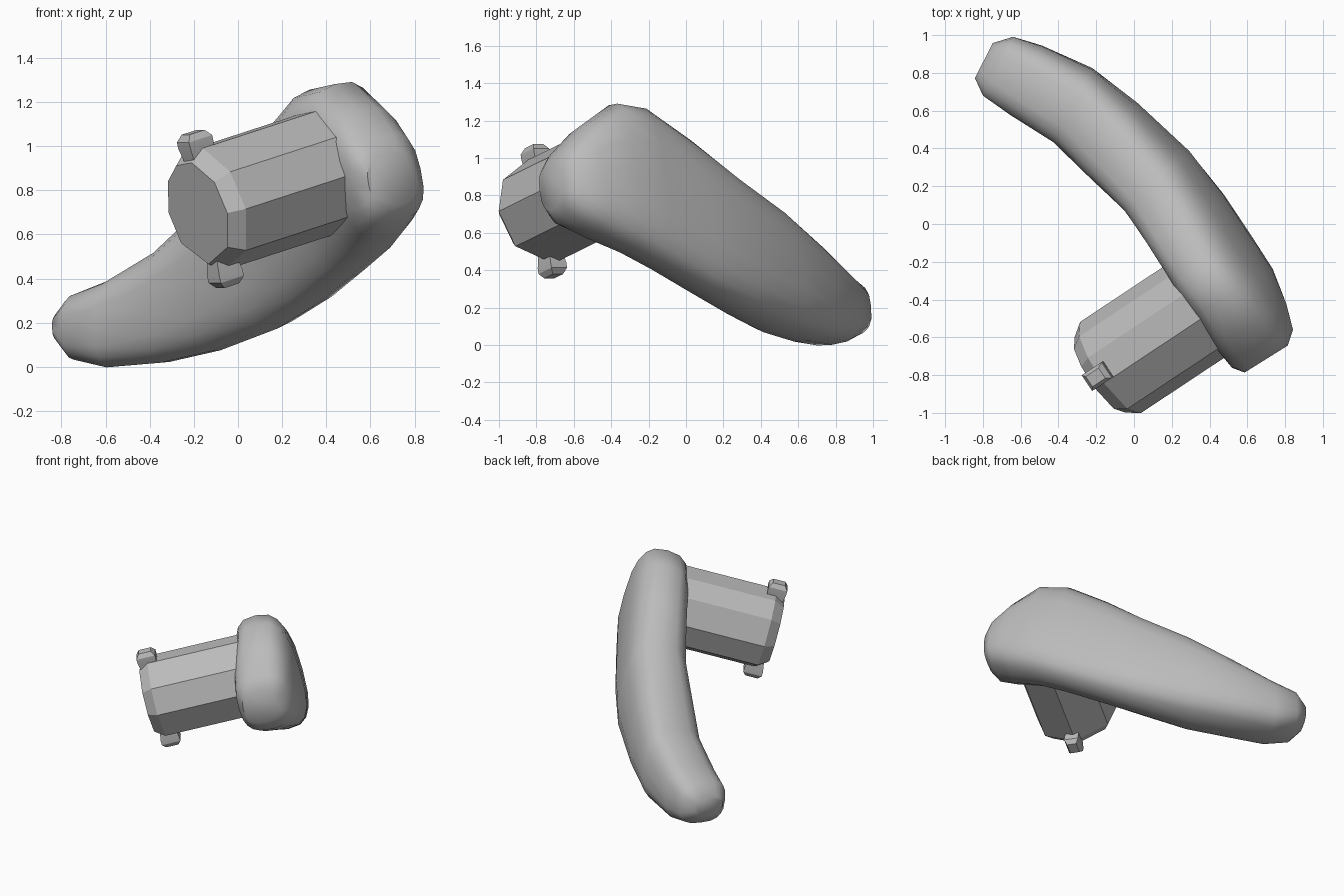
import bpy, bmesh, math
from mathutils import Vector

if "Cube" in bpy.data.objects:
    bpy.data.objects.remove(bpy.data.objects["Cube"])

grey = bpy.data.materials.new("plain grey")
grey.use_nodes = True
colour = (0.5, 0.5, 0.5, 1)
grey.diffuse_color = colour
grey.node_tree.nodes["Principled BSDF"].inputs["Base Color"].default_value = colour


def finish(name, bm, angle):
    bmesh.ops.recalc_face_normals(bm, faces=bm.faces)
    mesh = bpy.data.meshes.new(name)
    bm.to_mesh(mesh)
    bm.free()
    mesh.materials.append(grey)
    obj = bpy.data.objects.new(name, mesh)
    bpy.context.collection.objects.link(obj)
    bpy.ops.object.select_all(action='DESELECT')
    obj.select_set(True)
    bpy.context.view_layer.objects.active = obj
    bpy.ops.object.shade_smooth_by_angle(angle=math.radians(angle))


def loft(bm, rings):
    loops = [[bm.verts.new(p) for p in ring] for ring in rings]
    n = len(loops[0])
    for a, b in zip(loops, loops[1:]):
        for i in range(n):
            j = (i + 1) % n
            bm.faces.new((a[i], a[j], b[j], b[i]))
    bm.faces.new(loops[0])
    bm.faces.new(loops[-1])


# Spindle frame: along its axis, sideways, and up across it
axis = Vector((0.804, 0.533, 0.262)).normalized()
side = Vector((axis.y, -axis.x, 0)).normalized()
up = side.cross(axis)
hub = Vector((-0.125, -0.76, 0.715))

# Spindle: uneven nine-sided shaft with a chamfered end
bm = bmesh.new()
rings = []
for depth, radius in ((-0.07, 0.24), (0, 0.29), (0.72, 0.29)):
    ring = []
    for degrees in (0, 37, 80, 112, 142, 180, 216, 268, 318):
        t = math.radians(degrees)
        ring.append(hub + axis * depth + (side * math.cos(t) + up * math.sin(t)) * radius)
    rings.append(ring)
loft(bm, rings)
finish("spindle", bm, 20)

# Locking tabs: one chamfered block on each side of the spindle
for name, sign in (("upper_tab", 1), ("lower_tab", -1)):
    bm = bmesh.new()
    rings = []
    for height, grow in ((0.2, 0.75), (0.3, 1), (0.33, 1), (0.36, 0.65)):
        centre = hub + up * sign * height
        rings.append([centre + axis * 0.065 * grow * a + side * 0.05 * grow * b
                      for a, b in ((-1, -1), (1, -1), (1, 1), (-1, 1))])
    loft(bm, rings)
    finish(name, bm, 20)

# Lever stations: x, y, facing in degrees, half thickness, bottom, top, tilt in degrees
stations = (
    (-0.795, 0.865, 63, 0.105, 0.12, 0.25, 6),
    (-0.72, 0.835, 63, 0.175, 0.035, 0.335, 6),
    (-0.57, 0.76, 66, 0.20, 0.00, 0.395, 7),
    (-0.325, 0.63, 62, 0.215, 0.02, 0.54, 8),
    (-0.11, 0.445, 57, 0.22, 0.07, 0.73, 10),
    (0.12, 0.23, 42, 0.21, 0.165, 0.92, 12),
    (0.27, 0.03, 33, 0.205, 0.27, 1.10, 14),
    (0.42, -0.20, 30, 0.20, 0.40, 1.27, 15),
    (0.53, -0.36, 31, 0.20, 0.49, 1.295, 15),
    (0.62, -0.54, 32, 0.20, 0.58, 1.17, 15),
    (0.68, -0.66, 32, 0.18, 0.65, 1.05, 15),
    (0.70, -0.715, 32, 0.13, 0.73, 0.97, 15),
)


def squash(v, power=0.7):
    return math.copysign(abs(v) ** power, v)


# Lever: tilted rounded sections along the curved arm
bm = bmesh.new()
rings = []
for x, y, facing, half, low, high, tilt in stations:
    f, lean = math.radians(facing), math.radians(tilt)
    flat = Vector((math.cos(f), math.sin(f), 0))
    upright = Vector((0, 0, 1))
    out = flat * math.cos(lean) + upright * math.sin(lean)
    rise = upright * math.cos(lean) - flat * math.sin(lean)
    centre = Vector((x, y, (low + high) / 2))
    ring = []
    for i in range(20):
        t = math.tau * i / 20
        ring.append(centre + out * squash(math.cos(t)) * half
                    + rise * squash(math.sin(t)) * (high - low) / 2)
    rings.append(ring)
loft(bm, rings)
finish("lever", bm, 50)
